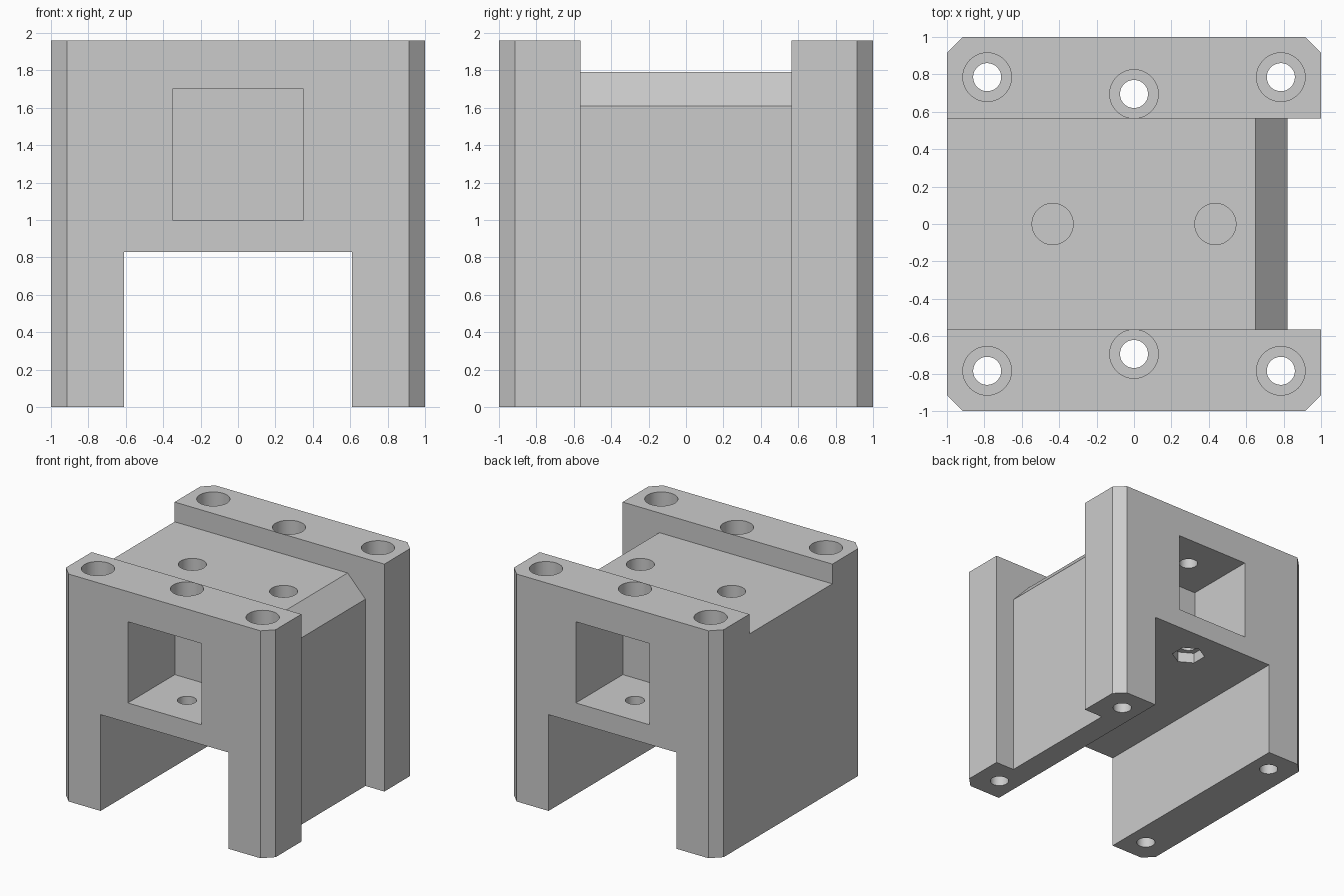
import bpy
import bmesh
import math
from mathutils import Vector

cube = bpy.data.objects.get("Cube")
if cube:
    bpy.data.objects.remove(cube, do_unlink=True)

HEIGHT = 1.96
SADDLE = 0.565      # half length of the lowered middle
CHAMFER = 0.085
OVER = 0.1          # cutter overshoot

grey = bpy.data.materials.new("plain_grey")
grey.use_nodes = True
grey.diffuse_color = (0.6, 0.6, 0.6, 1)
grey.node_tree.nodes["Principled BSDF"].inputs["Base Color"].default_value = grey.diffuse_color


def prism(name, points, direction):
    """Closed solid made by sweeping a flat outline along a direction."""
    bm = bmesh.new()
    face = bm.faces.new([bm.verts.new(p) for p in points])
    swept = bmesh.ops.extrude_face_region(bm, geom=[face], use_keep_orig=True)
    moved = [g for g in swept["geom"] if isinstance(g, bmesh.types.BMVert)]
    bmesh.ops.translate(bm, verts=moved, vec=Vector(direction))
    bmesh.ops.recalc_face_normals(bm, faces=bm.faces)
    mesh = bpy.data.meshes.new(name)
    bm.to_mesh(mesh)
    bm.free()
    mesh.materials.append(grey)
    obj = bpy.data.objects.new(name, mesh)
    bpy.context.collection.objects.link(obj)
    return obj


def box(name, x0, x1, y0, y1, z0, z1):
    corners = [(x0, y0, z0), (x1, y0, z0), (x1, y1, z0), (x0, y1, z0)]
    return prism(name, corners, (0, 0, z1 - z0))


def bore(name, x, y, z0, z1, radius, sides=48):
    ring = [(x + radius * math.sin(math.tau * i / sides),
             y + radius * math.cos(math.tau * i / sides), z0) for i in range(sides)]
    return prism(name, ring, (0, 0, z1 - z0))


# Block with chamfered vertical corners
c = 1 - CHAMFER
outline = [(1, -c), (1, c), (c, 1), (-c, 1), (-1, c), (-1, -c), (-c, -1), (c, -1)]
block = prism("carriage_block", [(x, y, 0) for x, y in outline], (0, 0, HEIGHT))

# Lowered middle, with a sloped edge and a recessed side
step = [(-1 - OVER, 1.79), (0.65, 1.79), (0.82, 1.61), (0.82, -OVER),
        (1 + OVER, -OVER), (1 + OVER, HEIGHT + OVER), (-1 - OVER, HEIGHT + OVER)]
cutters = [prism("saddle_cutter", [(x, -SADDLE, z) for x, z in step], (0, 2 * SADDLE, 0))]

# Channel under the block
cutters.append(box("channel_cutter", -0.61, 0.61, -1 - OVER, 1 + OVER, -OVER, 0.83))

# Square pockets and screw holes at both ends
for side in (-1, 1):
    y0, y1 = sorted((side * 0.36, side * (1 + OVER)))
    cutters.append(box("pocket_cutter", -0.35, 0.35, y0, y1, 1.0, 1.7))
    for x, y, depth in ((-0.785, 0.785, 0.25), (0, 0.695, 0.16), (0.785, 0.785, 0.25)):
        cutters.append(bore("screw_hole_cutter", x, side * y, -OVER, HEIGHT + OVER, 0.075))
        cutters.append(bore("counterbore_cutter", x, side * y,
                            HEIGHT - depth, HEIGHT + OVER, 0.13))
    cutters.append(bore("nut_recess_cutter", 0, side * 0.695, 0.7, 0.92, 0.134, 6))

# Blind holes in the saddle
for x in (-0.435, 0.435):
    cutters.append(bore("blind_hole_cutter", x, 0, 1.4, HEIGHT, 0.11))

# Cut everything out of the block
bpy.ops.object.select_all(action='DESELECT')
block.select_set(True)
bpy.context.view_layer.objects.active = block
for cutter in cutters:
    mod = block.modifiers.new("cut", 'BOOLEAN')
    mod.operation = 'DIFFERENCE'
    mod.solver = 'EXACT'
    mod.object = cutter
    bpy.ops.object.modifier_apply(modifier=mod.name)
    bpy.data.objects.remove(cutter, do_unlink=True)

bpy.ops.object.shade_smooth_by_angle(angle=math.radians(30))
